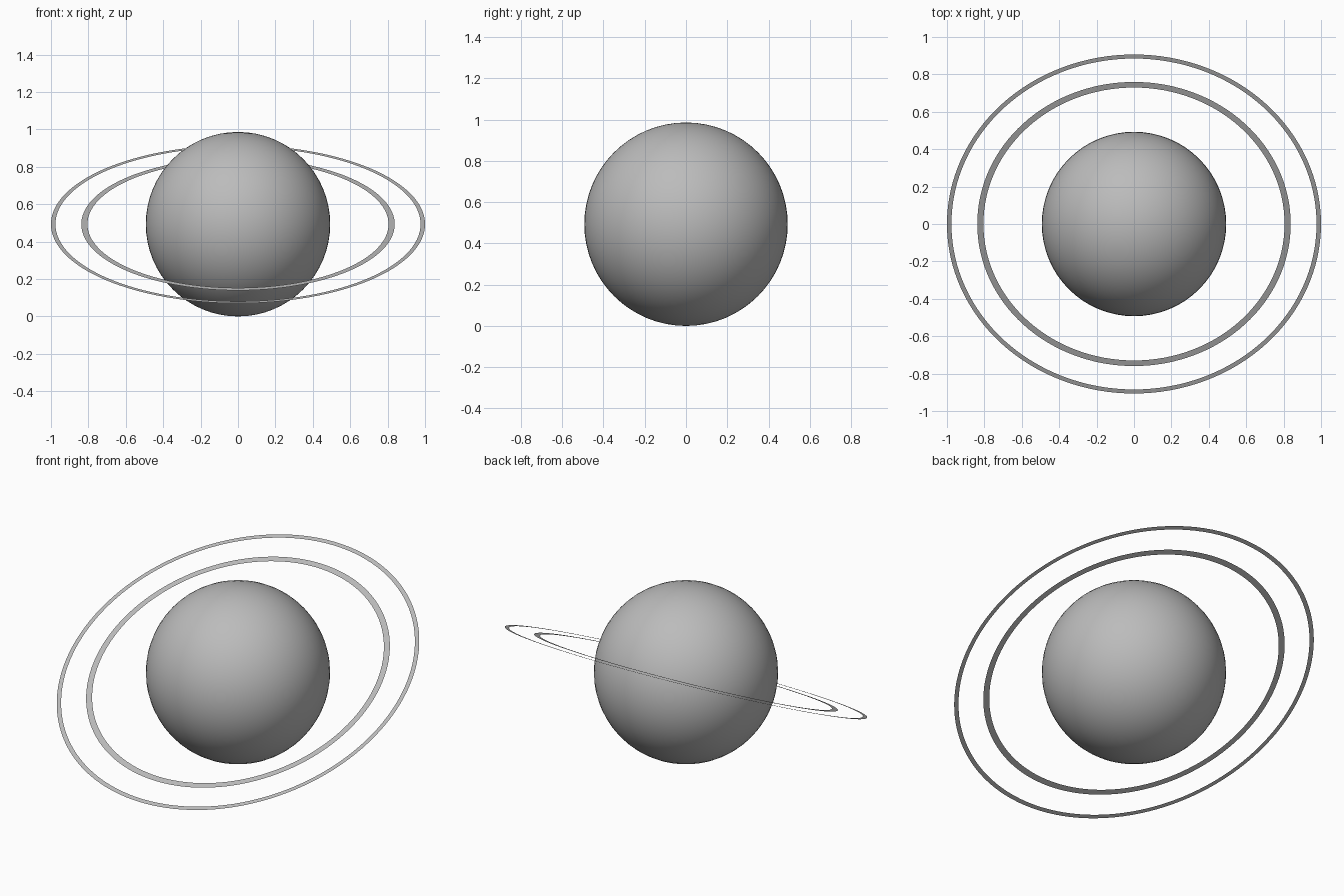
import bpy
import bmesh
import math

cube = bpy.data.objects.get("Cube")
if cube:
    bpy.data.objects.remove(cube, do_unlink=True)

RADIUS = 0.493
TILT = math.radians(25)


def make_material(name, color):
    mat = bpy.data.materials.new(name)
    mat.use_nodes = True
    mat.diffuse_color = color
    mat.node_tree.nodes["Principled BSDF"].inputs["Base Color"].default_value = color
    return mat


grey = make_material("grey", (0.5, 0.5, 0.5, 1))


def add_object(name, bm):
    mesh = bpy.data.meshes.new(name)
    bm.to_mesh(mesh)
    bm.free()
    mesh.materials.append(grey)
    obj = bpy.data.objects.new(name, mesh)
    obj.location.z = RADIUS
    bpy.context.collection.objects.link(obj)
    return obj


def flat_ring(name, inner, outer, segments=128):
    """Paper-thin annulus, tilted up towards the back."""
    bm = bmesh.new()
    loops = []
    for radius in (inner, outer):
        circle = bmesh.ops.create_circle(bm, segments=segments, radius=radius)
        loops.append(circle["verts"])
    for i in range(segments):
        j = (i + 1) % segments
        bm.faces.new((loops[0][i], loops[1][i], loops[1][j], loops[0][j]))
    bm.normal_update()
    if bm.faces[:][0].normal.z < 0:
        bmesh.ops.reverse_faces(bm, faces=bm.faces[:])
    obj = add_object(name, bm)
    obj.rotation_euler.x = TILT
    return obj


# Planet body
bm = bmesh.new()
bmesh.ops.create_uvsphere(bm, u_segments=64, v_segments=32, radius=RADIUS)
for face in bm.faces:
    face.smooth = True
add_object("planet", bm)

# Two separate rings in one tilted plane
flat_ring("inner_ring", 0.805, 0.838)
flat_ring("outer_ring", 0.976, 1.0)
